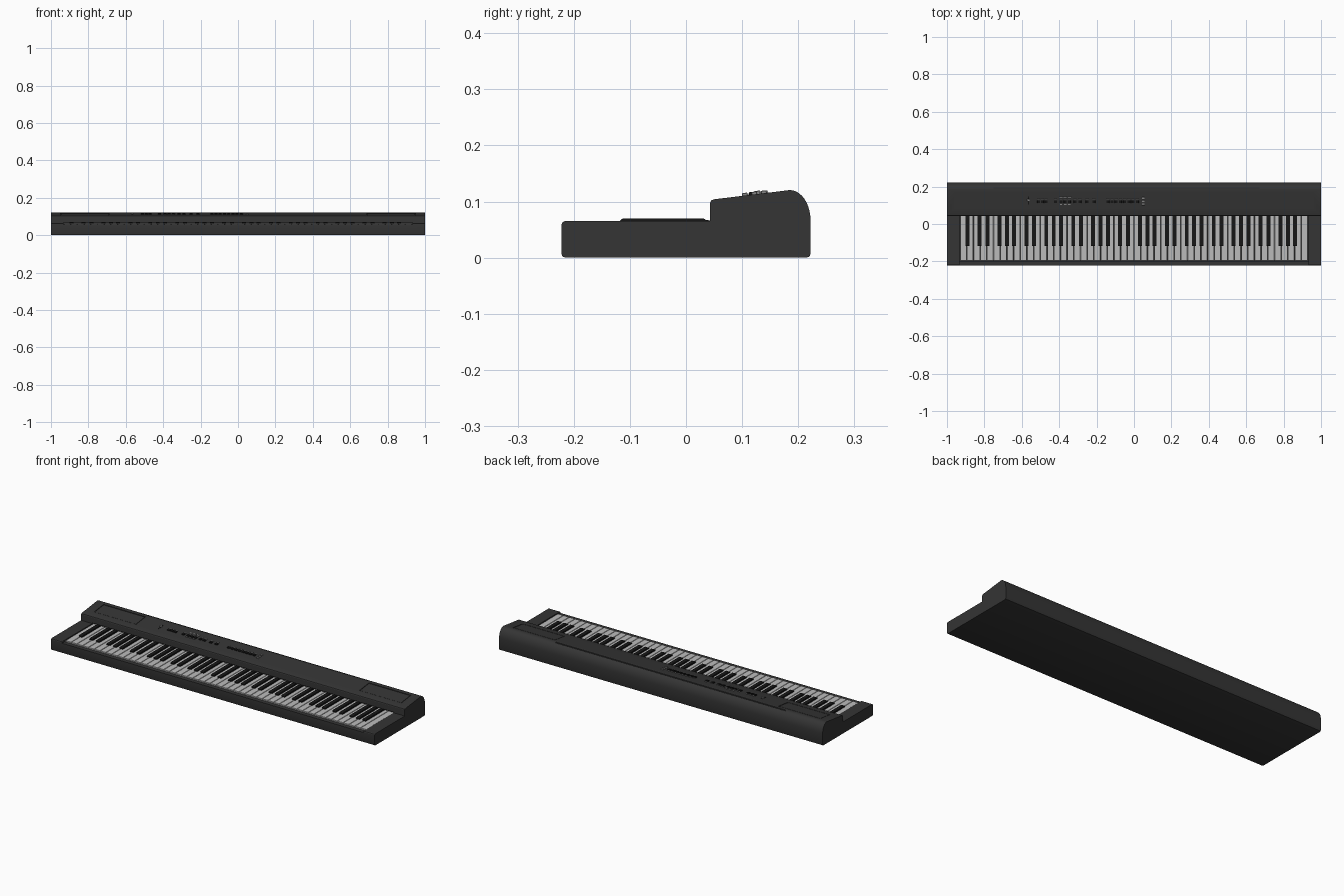
import bpy, bmesh, math

if "Cube" in bpy.data.objects:
    bpy.data.objects.remove(bpy.data.objects["Cube"])


def material(name, v):
    m = bpy.data.materials.new(name)
    m.diffuse_color = (v, v, v, 1)
    m.use_nodes = True
    m.node_tree.nodes["Principled BSDF"].inputs["Base Color"].default_value = m.diffuse_color
    return m


BODY = material("charcoal_plastic", 0.035)
WHITE = material("ivory", 0.5)
BLACK = material("ebony", 0.008)
GREY = material("button_grey", 0.25)

TILT = math.atan2(0.017, 0.142)          # slope of the control panel


def panel_z(y):
    return 0.104 + (y - 0.05) * 0.017 / 0.142


def finish(bm, name, mat):
    bmesh.ops.recalc_face_normals(bm, faces=bm.faces)
    me = bpy.data.meshes.new(name)
    bm.to_mesh(me)
    bm.free()
    ob = bpy.data.objects.new(name, me)
    bpy.context.collection.objects.link(ob)
    me.materials.append(mat)
    return ob


def extrude_x(name, pts, x0, x1, mat):
    bm = bmesh.new()
    f = bm.faces.new([bm.verts.new((x0, y, z)) for y, z in pts])
    r = bmesh.ops.extrude_face_region(bm, geom=[f])
    verts = [v for v in r["geom"] if isinstance(v, bmesh.types.BMVert)]
    bmesh.ops.translate(bm, verts=verts, vec=(x1 - x0, 0, 0))
    return finish(bm, name, mat)


def box(name, x, y, z, mat, tilt=0.0, bevel=0.0):
    bm = bmesh.new()
    bmesh.ops.create_cube(bm, size=1)
    for v in bm.verts:
        v.co = (v.co.x * (x[1] - x[0]), v.co.y * (y[1] - y[0]), v.co.z * (z[1] - z[0]))
    if bevel:
        bmesh.ops.bevel(bm, geom=bm.edges[:], offset=bevel, segments=1, affect='EDGES')
    ob = finish(bm, name, mat)
    ob.location = (sum(x) / 2, sum(y) / 2, sum(z) / 2)
    ob.rotation_euler.x = tilt
    return ob


def panel_box(name, x, y, low, high, mat, bevel=0.0):
    z = panel_z(sum(y) / 2)
    return box(name, x, y, (z + low, z + high), mat, TILT, bevel)


def cut(target, cutter):
    cutter.hide_render = True
    m = target.modifiers.new("cut", 'BOOLEAN')
    m.operation = 'DIFFERENCE'
    m.solver = 'EXACT'
    m.object = cutter
    bpy.context.view_layer.objects.active = target
    bpy.ops.object.modifier_apply(modifier=m.name)
    bpy.data.objects.remove(cutter)


# Case: stepped side profile with a rounded back
back = [(0.185 + 0.037 * math.sin(a), 0.066 + 0.0545 * math.cos(a))
        for a in (math.radians(9 * i) for i in range(11))]
profile = [(-0.215, 0), (-0.220, 0.002), (-0.222, 0.007), (-0.222, 0.059),
           (-0.220, 0.063), (-0.216, 0.065), (0.043, 0.065), (0.043, 0.098),
           (0.045, 0.102), (0.050, 0.104)] + back + [(0.222, 0.007), (0.220, 0.002), (0.215, 0)]
case = extrude_x("case", profile, -1, 1, BODY)

# Key well, lowered front rail, music rest slot and speaker recesses
cut(case, box("well_cutter", (-0.932, 0.932), (-0.198, 0.056), (0.03, 0.0685), BODY))
cut(case, box("rail_cutter", (-0.932, 0.932), (-0.25, -0.19), (0.056, 0.09), BODY))
cut(case, panel_box("slot_cutter", (-0.75, 0.67), (0.188, 0.194), -0.008, 0.02, BODY))
for s in (-1, 1):
    xs = tuple(sorted((s * 0.69, s * 0.95)))
    cut(case, panel_box("grille_cutter", xs, (0.085, 0.17), -0.003, 0.02, BODY))
    xs = tuple(sorted((s * 0.693, s * 0.947)))
    panel_box("speaker_grille", xs, (0.088, 0.167), -0.004, -0.0005, BODY)
bpy.ops.object.select_all(action='DESELECT')
case.select_set(True)
bpy.context.view_layer.objects.active = case
bpy.ops.object.shade_smooth_by_angle(angle=math.radians(25))

# 88 keys: 52 white from A to C, black keys between
KEY = 1.86 / 52
for i in range(52):
    x = -0.93 + i * KEY
    box("white_key", (x + 0.0012, x + KEY - 0.0012), (-0.196, 0.052), (0.034, 0.062), WHITE, bevel=0.0008)
    note = i % 7                          # 0 = A ... 6 = G
    if note in (0, 2, 3, 5, 6) and i < 51:
        c = x + KEY + {0: 0.003, 2: -0.003, 3: 0.003, 5: -0.004, 6: 0}[note]
        extrude_x("black_key", [(-0.119, 0.055), (-0.117, 0.067), (-0.113, 0.0695),
                                (0.032, 0.0695), (0.036, 0.067), (0.05, 0.066), (0.05, 0.055)],
                  c - 0.0105, c + 0.0105, BLACK)

# Control panel buttons: row groups (start, count, spacing)
for start, count, step in ((-0.51, 3, 0.02), (-0.42, 1, 0.02), (-0.39, 3, 0.022),
                           (-0.315, 2, 0.025), (-0.25, 2, 0.035), (-0.14, 8, 0.0225)):
    for i in range(count):
        x = start + i * step
        panel_box("button", (x - 0.008, x + 0.008), (0.112, 0.126), -0.003, 0.005, BLACK, 0.001)
        panel_box("indicator", (x - 0.006, x + 0.006), (0.131, 0.135), -0.002, 0.003, GREY)

# Upper display buttons, volume slider and end buttons
for i in range(3):
    x = -0.39 + i * 0.022
    panel_box("upper_button", (x - 0.008, x + 0.008), (0.139, 0.146), -0.003, 0.004, GREY)
    panel_box("lower_button", (x - 0.006, x + 0.006), (0.102, 0.106), -0.003, 0.003, GREY)
panel_box("volume_track", (-0.568, -0.562), (0.105, 0.147), -0.002, 0.001, BLACK)
panel_box("volume_slider", (-0.571, -0.559), (0.122, 0.133), -0.002, 0.006, GREY, 0.001)
for y in (0.105, 0.122, 0.139):
    panel_box("end_button", (0.042, 0.056), (y - 0.005, y + 0.005), -0.003, 0.005, GREY, 0.001)
